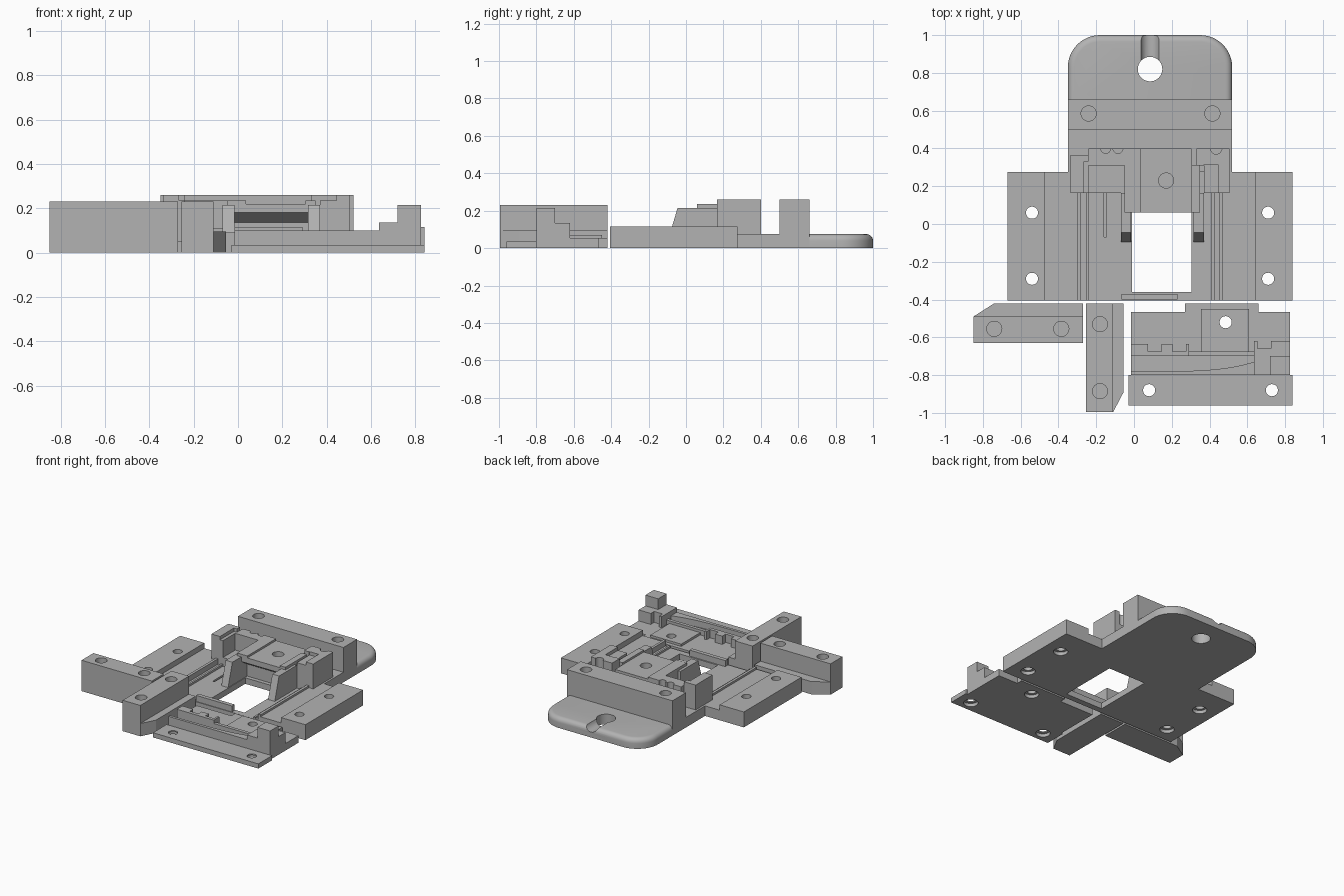
import bpy, bmesh, math
from mathutils import Vector

old = bpy.data.objects.get("Cube")
if old:
    bpy.data.objects.remove(old)

grey = bpy.data.materials.new("plain_grey")
grey.use_nodes = True
COLOR = (0.45, 0.45, 0.45, 1)
grey.diffuse_color = COLOR
grey.node_tree.nodes["Principled BSDF"].inputs["Base Color"].default_value = COLOR

MID = 0.085  # symmetry line of the main base


def prism(name, pts, lo, hi, axis="z"):
    """Extrude a 2D outline along an axis: z uses (x,y), y uses (x,z), x uses (y,z)."""
    place = {"z": lambda a, b, h: (a, b, h),
             "y": lambda a, b, h: (a, h, b),
             "x": lambda a, b, h: (h, a, b)}[axis]
    bm = bmesh.new()
    face = bm.faces.new([bm.verts.new(place(a, b, lo)) for a, b in pts])
    out = bmesh.ops.extrude_face_region(bm, geom=[face])
    moved = [v for v in out["geom"] if isinstance(v, bmesh.types.BMVert)]
    bmesh.ops.translate(bm, verts=moved, vec=Vector(place(0, 0, hi - lo)))
    bmesh.ops.recalc_face_normals(bm, faces=bm.faces)
    mesh = bpy.data.meshes.new(name)
    bm.to_mesh(mesh)
    bm.free()
    ob = bpy.data.objects.new(name, mesh)
    bpy.context.collection.objects.link(ob)
    mesh.materials.append(grey)
    return ob


def box(name, x0, x1, y0, y1, z0, z1):
    return prism(name, [(x0, y0), (x1, y0), (x1, y1), (x0, y1)], z0, z1)


def disc(a, b, r, n=32):
    return [(a + r * math.cos(math.tau * i / n), b + r * math.sin(math.tau * i / n)) for i in range(n)]


def apply_mod(ob, mod):
    bpy.context.view_layer.objects.active = ob
    bpy.ops.object.modifier_apply(modifier=mod.name)


def cut(ob, cutter):
    mod = ob.modifiers.new("cut", "BOOLEAN")
    mod.operation, mod.solver, mod.object = "DIFFERENCE", "EXACT", cutter
    apply_mod(ob, mod)
    bpy.data.objects.remove(cutter)


def drill(ob, x, y, r, z0, z1):
    cut(ob, prism("cutter", disc(x, y, r), z0, z1))


def screw_hole(ob, x, y, top):
    drill(ob, x, y, 0.032, -0.1, top)
    drill(ob, x, y, 0.05, -0.1, 0.025)


# Main base: stepped cross-section with side pads, rails and a sunken tray
half = [(0.755, 0), (0.755, 0.115), (0.555, 0.115), (0.555, 0.075), (0.385, 0.075),
        (0.385, 0.09), (0.365, 0.09), (0.365, 0.05), (0.34, 0.05), (0.34, 0.06),
        (0.325, 0.06), (0.325, 0.045)]
profile = [(MID + a, b) for a, b in half] + [(MID - a, b) for a, b in reversed(half)]
base = prism("main_base", profile, -0.405, 0.275, "y")
cut(base, box("cutter", -0.01, 0.305, -0.36, 0.1, -0.1, 0.3))
cut(base, box("cutter", -0.16, -0.145, -0.07, 0.2, 0.02, 0.3))
for x in (-0.54, 0.71):
    for y in (-0.29, 0.06):
        screw_hole(base, x, y, 0.3)
box("front_lip", -0.065, 0.23, -0.40, -0.37, 0.04, 0.09)

# Rear deck and raised cross wall
box("rear_deck", -0.35, 0.52, 0.275, 0.5, 0, 0.075)
wall = box("rear_wall", -0.35, 0.52, 0.5, 0.66, 0, 0.26)
for x in (-0.24, 0.415):
    drill(wall, x, 0.585, 0.04, 0.13, 0.4)

# Rounded tongue with a hanging hole and a thread groove
R = 0.17
outline = [(-0.35, 0.66), (0.52, 0.66)]
for cx, start in ((0.52 - R, 0), (-0.35 + R, 90)):
    for i in range(13):
        t = math.radians(start + i * 7.5)
        outline.append((cx + R * math.cos(t), 1 - R + R * math.sin(t)))
tongue = prism("tongue", outline, 0, 0.075)
bm = bmesh.new()
bm.from_mesh(tongue.data)
rim = [e for e in bm.edges if min(v.co.z for v in e.verts) > 0.07
       and not all(v.co.y < 0.67 for v in e.verts)]
bmesh.ops.bevel(bm, geom=rim, offset=0.035, segments=5, profile=0.5, affect="EDGES")
bm.to_mesh(tongue.data)
bm.free()
drill(tongue, MID, 0.82, 0.065, -0.1, 0.2)
cut(tongue, prism("cutter", disc(MID, 0.09, 0.05), 0.84, 1.1, "y"))

# Central bridge with an undercut front
bridge = prism("bridge", [(0.06, 0.22), (0.06, 0.18), (0.13, 0.135), (0.13, 0.04),
                          (0.4, 0.04), (0.4, 0.22)], 0.035, 0.305, "x")
drill(bridge, 0.17, 0.23, 0.04, 0.1, 0.4)
for side, x0, x1 in (("left", 0.305, 0.35), ("right", -0.05, 0.035)):
    prism(side + "_bridge_ear", [(0.06, 0.235), (0.06, 0.18), (0.13, 0.135), (0.13, 0.04),
                                 (0.31, 0.04), (0.31, 0.235)], x0, x1, "x")

# Sloped guide arms beside the window
for side, x0, x1 in (("left", 0.315, 0.37), ("right", -0.07, -0.015)):
    prism(side + "_guide_arm", [(-0.097, 0.04), (-0.045, 0.215), (0.165, 0.215), (0.165, 0.04)],
          x0, x1, "x")

# Clamp towers with rounded vertical grooves on the back
left_tower = box("left_tower", 0.37, 0.505, 0.165, 0.4, 0.04, 0.26)
drill(left_tower, 0.435, 0.4, 0.03, 0.16, 0.4)
cut(left_tower, box("cutter", 0.36, 0.445, 0.1, 0.315, 0.235, 0.4))
right_tower = box("right_tower", -0.335, -0.24, 0.165, 0.365, 0.04, 0.26)
cut(right_tower, box("cutter", -0.265, -0.2, 0.1, 0.33, 0.235, 0.4))
box("left_rear_post", 0.33, 0.37, 0.31, 0.4, 0.04, 0.26)
box("right_low_step", -0.24, -0.05, 0.165, 0.31, 0.04, 0.11)
back_step = box("right_back_step", -0.24, 0.035, 0.31, 0.4, 0.04, 0.235)
for x in (-0.15, -0.085):
    drill(back_step, x, 0.4, 0.026, 0.14, 0.4)

# Two loose bars with a low ledge and one chamfered corner
side_bar = box("side_bar", -0.85, -0.27, -0.63, -0.49, 0, 0.23)
prism("side_bar_ledge", [(-0.85, -0.49), (-0.27, -0.49), (-0.27, -0.42), (-0.74, -0.42)], 0, 0.095)
front_bar = box("front_bar", -0.255, -0.11, -0.995, -0.42, 0, 0.23)
prism("front_bar_ledge", [(-0.11, -0.995), (-0.055, -0.89), (-0.055, -0.42), (-0.11, -0.42)], 0, 0.095)
for x in (-0.74, -0.385):
    drill(side_bar, x, -0.555, 0.04, 0.1, 0.4)
for y in (-0.53, -0.885):
    drill(front_bar, -0.18, y, 0.04, 0.1, 0.4)

# Front cover: mounting flange, floor with tab
flange = box("cover_flange", -0.03, 0.84, -0.96, -0.8, 0, 0.035)
for x in (0.08, 0.73):
    screw_hole(flange, x, -0.88, 0.2)
floor = prism("cover_floor", [(-0.015, -0.8), (0.825, -0.8), (0.825, -0.465), (0.66, -0.465),
                              (0.66, -0.42), (0.27, -0.42), (0.27, -0.465), (-0.015, -0.465)], 0, 0.053)
pad = box("cover_pad", 0.355, 0.61, -0.675, -0.45, 0.03, 0.07)
for ob in (floor, pad):
    screw_hole(ob, 0.485, -0.52, 0.2)

# Cover front rim with a curved inner face, and the stop block
curve = [(0.635 * i / 12 - 0.0, -0.78 + 0.05 * (i / 12) ** 4) for i in range(12, -1, -1)]
prism("cover_rim", [(-0.015, -0.8), (0.635, -0.8)] + curve + [(-0.015, -0.78)], 0.03, 0.1)
box("cover_stop", 0.72, 0.825, -0.8, -0.7, 0.03, 0.215)
box("cover_stop_step", 0.635, 0.72, -0.8, -0.7, 0.03, 0.135)


# Notched retaining walls
def notched_wall(name, x0, x1, y0, y1, z1, notches):
    ob = box(name, x0, x1, y0, y1, 0.03, z1)
    for x in notches:
        cut(ob, box("cutter", x - 0.035, x + 0.035, y1 - 0.04, y1 + 0.1, 0.053, 0.4))


notched_wall("right_notched_wall", -0.015, 0.29, -0.7, -0.635, 0.115, (0.11, 0.24))
notched_wall("left_notched_wall", 0.635, 0.825, -0.7, -0.62, 0.135, (0.69,))
box("middle_wall", 0.29, 0.635, -0.7, -0.675, 0.03, 0.09)

# Smooth only the rounded parts, keeping hard edges
for ob in bpy.context.collection.objects:
    if ob.type == "MESH" and ob.data.materials and ob.data.materials[0] == grey:
        bpy.ops.object.select_all(action="DESELECT")
        ob.select_set(True)
        bpy.context.view_layer.objects.active = ob
        bpy.ops.object.shade_smooth_by_angle(angle=math.radians(25))
